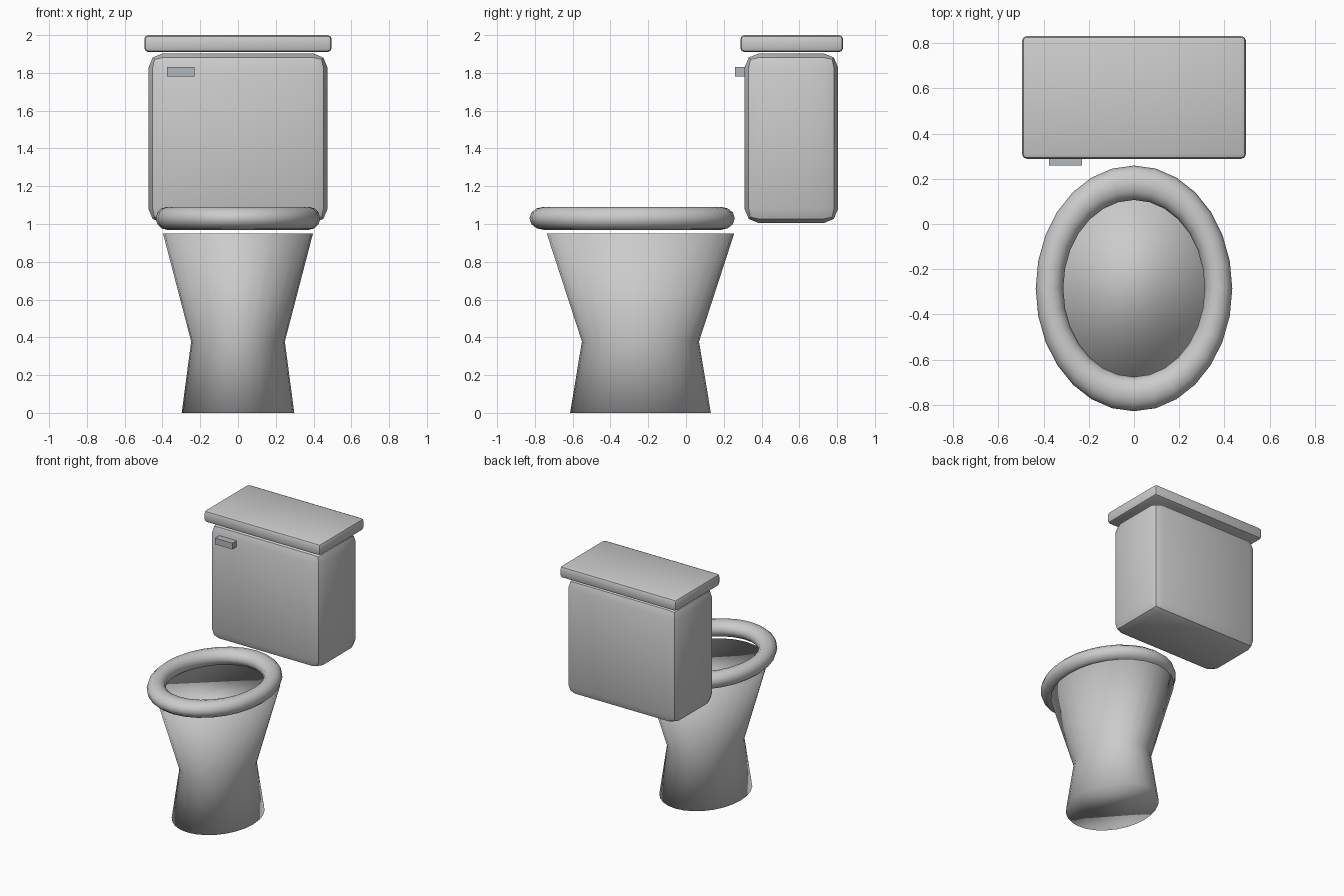
import bpy, bmesh
from math import cos, sin, pi, radians

if "Cube" in bpy.data.objects:
    bpy.data.objects.remove(bpy.data.objects["Cube"])

SIDES = 28
STRETCH = 1.25  # ovals are longer front to back


def add_object(name, bm):
    bmesh.ops.recalc_face_normals(bm, faces=bm.faces)
    mesh = bpy.data.meshes.new(name)
    bm.to_mesh(mesh)
    bm.free()
    obj = bpy.data.objects.new(name, mesh)
    bpy.context.collection.objects.link(obj)
    return obj


def bevelled_box(name, lo, hi, bevel=0.0):
    size = [b - a for a, b in zip(lo, hi)]
    mid = [(a + b) / 2 for a, b in zip(lo, hi)]
    bm = bmesh.new()
    bmesh.ops.create_cube(bm, size=1)
    bmesh.ops.scale(bm, vec=size, verts=bm.verts)
    bmesh.ops.translate(bm, vec=mid, verts=bm.verts)
    if bevel:
        bmesh.ops.bevel(bm, geom=bm.edges[:], offset=bevel, segments=2,
                        profile=0.5, affect='EDGES')
    obj = add_object(name, bm)
    if bevel:
        bpy.ops.object.select_all(action='DESELECT')
        obj.select_set(True)
        bpy.context.view_layer.objects.active = obj
        bpy.ops.object.shade_smooth_by_angle(angle=radians(30))
    return obj


# Bowl and foot: closed oval loft with a waist, smooth all over
bm = bmesh.new()
rings = []
for radius, z in [(0.298, 0.0), (0.248, 0.378), (0.397, 0.95)]:
    rings.append([bm.verts.new((radius * cos(2 * pi * i / SIDES),
                                -0.241 + STRETCH * radius * sin(2 * pi * i / SIDES), z))
                  for i in range(SIDES)])
for low, high in zip(rings, rings[1:]):
    for i in range(SIDES):
        j = (i + 1) % SIDES
        bm.faces.new((low[i], low[j], high[j], high[i]))
bm.faces.new(rings[0][::-1])
bm.faces.new(rings[-1])
bowl = add_object("bowl", bm)
bowl.data.shade_smooth()

# Seat ring: stretched torus
bpy.ops.mesh.primitive_torus_add(major_radius=0.374, minor_radius=0.061,
                                 major_segments=SIDES, minor_segments=12,
                                 location=(0, -0.285, 1.03))
seat = bpy.context.object
seat.name = "seat"
seat.scale.y = STRETCH
seat.data.shade_smooth()

# Tank, lid and flush handle
bevelled_box("tank", (-0.474, 0.31, 1.005), (0.474, 0.805, 1.903), 0.075)
bevelled_box("tank_lid", (-0.496, 0.288, 1.91), (0.496, 0.832, 2.0), 0.022)
handle = bevelled_box("flush_handle", (-0.377, 0.26, 1.782), (-0.23, 0.32, 1.83))
metal = bpy.data.materials.new("handle_metal")
metal.diffuse_color = (0.45, 0.48, 0.52, 1)
metal.use_nodes = True
metal.node_tree.nodes["Principled BSDF"].inputs["Base Color"].default_value = metal.diffuse_color
handle.data.materials.append(metal)
